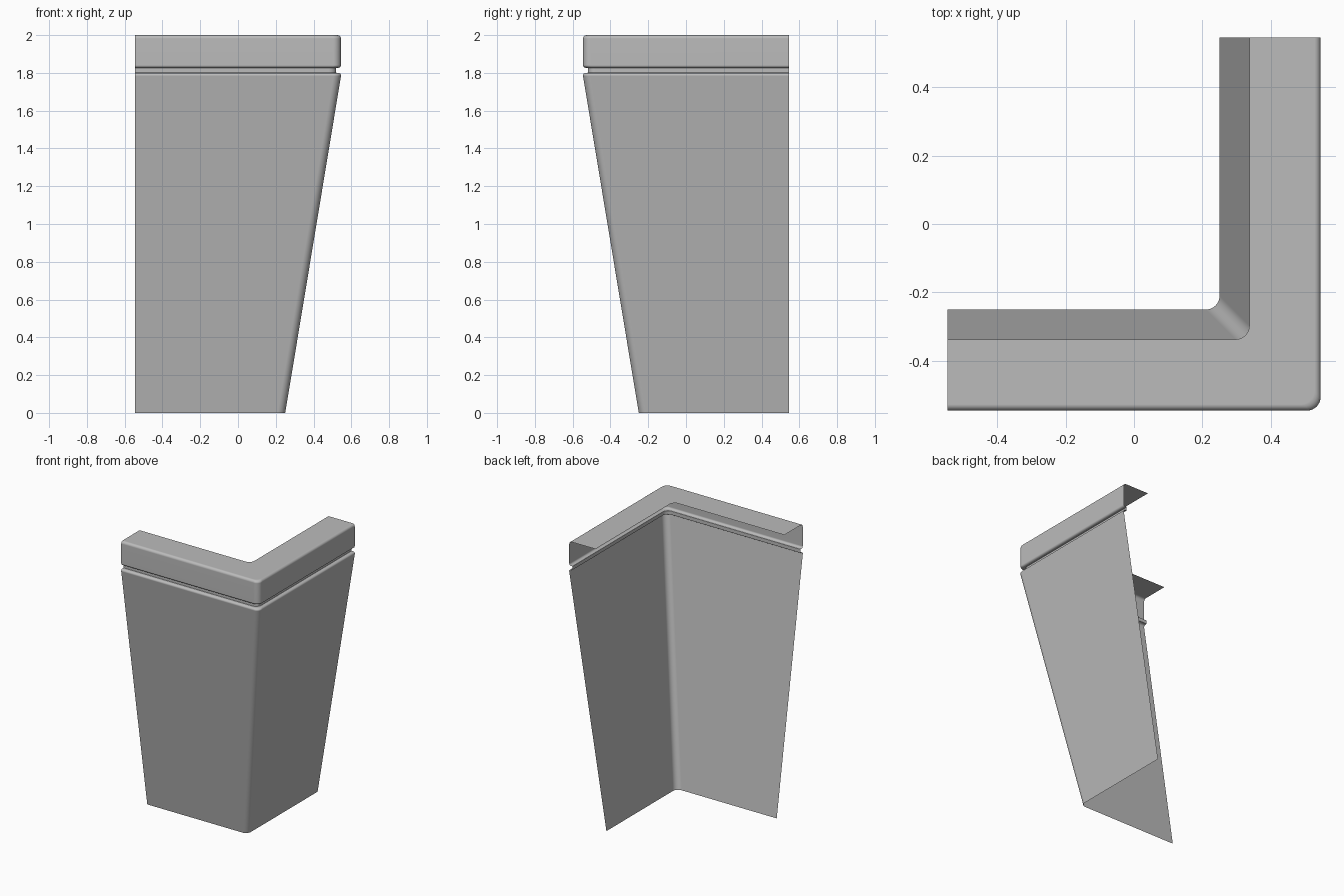
import bpy, bmesh, math
from mathutils import Vector
from mathutils.geometry import interpolate_bezier

cube = bpy.data.objects.get("Cube")
if cube:
    bpy.data.objects.remove(cube, do_unlink=True)

HALF = 0.545
CORNER = 0.04


def rounded(points, radii, steps):
    """Polyline with each inner corner replaced by an arc of the given radius."""
    pts = [Vector(p) for p in points]
    out = [pts[0]]
    for a, p, b, r in zip(pts, pts[1:], pts[2:], radii):
        u, v = (a - p).normalized(), (b - p).normalized()
        turn = math.pi - u.angle(v)
        t = r * math.tan(turn / 2)
        k = t - r * 4 / 3 * math.tan(turn / 4)
        arc = interpolate_bezier(p + u * t, p + u * k, p + v * k, p + v * t, steps)
        out += [Vector(q[:2]) for q in arc]
    return out + [pts[-1]]


# Wall section as (distance outwards, height), from the foot to the inner rim
section = rounded(
    [(0.25, 0), (0.548, 1.8), (0.52, 1.8), (0.52, 1.827),
     (HALF, 1.827), (HALF, 2), (0.337, 2)],
    [0.014, 0.002, 0.002, 0.014, 0.018], 5)

# Sweep the section round the L-shaped plan
bm = bmesh.new()
rows = []
for d, z in section:
    plan = rounded([(-HALF, -d), (d, -d), (d, HALF)], [CORNER], 9)
    rows.append([bm.verts.new((x, y, z)) for x, y in plan])
for low, high in zip(rows, rows[1:]):
    for i in range(len(low) - 1):
        bm.faces.new((low[i], low[i + 1], high[i + 1], high[i]))

mesh = bpy.data.meshes.new("corner_planter_wall")
bm.to_mesh(mesh)
bm.free()
wall = bpy.data.objects.new("corner_planter_wall", mesh)
bpy.context.collection.objects.link(wall)

# Plain grey finish
grey = bpy.data.materials.new("plain_grey")
grey.use_nodes = True
colour = (0.5, 0.5, 0.5, 1)
grey.diffuse_color = colour
grey.node_tree.nodes["Principled BSDF"].inputs["Base Color"].default_value = colour
mesh.materials.append(grey)

# Smooth roundings, flat broad faces
bpy.ops.object.select_all(action='DESELECT')
wall.select_set(True)
bpy.context.view_layer.objects.active = wall
bpy.ops.object.shade_smooth_by_angle(angle=math.radians(40))
normals = wall.modifiers.new("even_shading", 'WEIGHTED_NORMAL')
normals.keep_sharp = True
